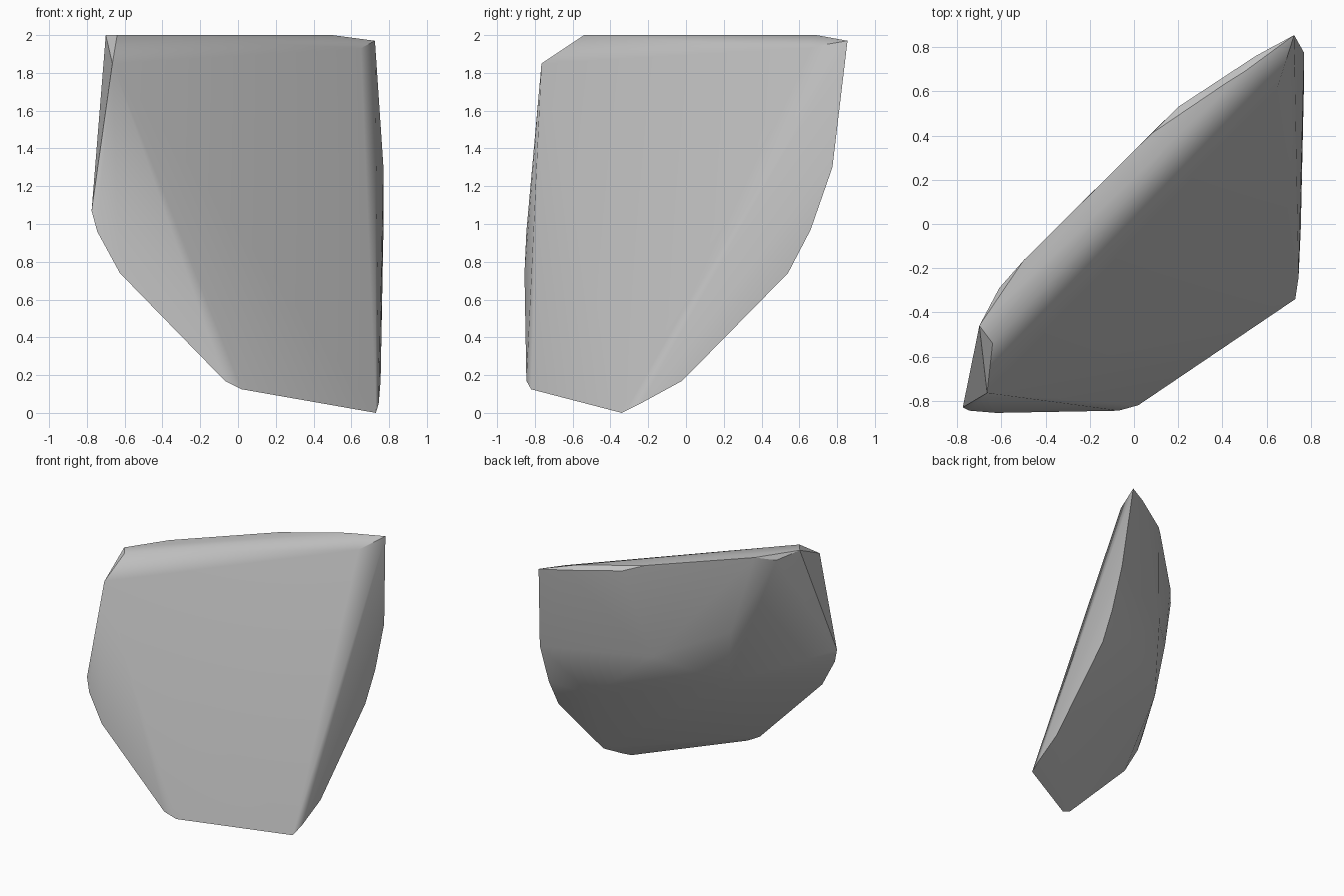
import bpy
import bmesh
import math

default_cube = bpy.data.objects.get("Cube")
if default_cube:
    bpy.data.objects.remove(default_cube, do_unlink=True)


def make_material(name, colour):
    material = bpy.data.materials.new(name)
    material.use_nodes = True
    material.diffuse_color = colour
    shader = next(n for n in material.node_tree.nodes if n.type == "BSDF_PRINCIPLED")
    shader.inputs["Base Color"].default_value = colour
    return material


def convex_stone(name, outlines, material):
    """Wrap a faceted convex shell around the given outlines."""
    bm = bmesh.new()
    for outline in outlines:
        for point in outline:
            bm.verts.new(point)
    hull = bmesh.ops.convex_hull(bm, input=bm.verts[:])
    # Remove points that ended up inside the shell
    inside = {g for g in hull["geom_interior"] + hull["geom_unused"]
              if isinstance(g, bmesh.types.BMVert)}
    bmesh.ops.delete(bm, geom=list(inside), context="VERTS")
    # Merge nearly flat triangles into broad facets
    bmesh.ops.dissolve_limit(bm, angle_limit=math.radians(1),
                             verts=bm.verts[:], edges=bm.edges[:])
    bmesh.ops.recalc_face_normals(bm, faces=bm.faces[:])
    mesh = bpy.data.meshes.new(name)
    bm.to_mesh(mesh)
    bm.free()
    mesh.materials.append(material)
    stone = bpy.data.objects.new(name, mesh)
    bpy.context.collection.objects.link(stone)
    return stone


# Left-hand and lower rim of the shard
lower_rim = [(-.775, -.83, 1.07), (-.745, -.845, .96), (-.625, -.855, .74),
             (-.07, -.845, .17), (.02, -.82, .125), (.73, -.34, 0)]
# Rising rim on the +x side
side_rim = [(.745, -.24, .05), (.755, -.02, .17), (.765, .54, .74),
            (.77, .66, .97), (.77, .775, 1.3), (.725, .855, 1.97)]
# Flat top strip
top_rim = [(-.64, -.54, 2), (-.7, -.46, 2), (-.5, -.165, 2),
           (.08, .41, 2), (.42, .64, 2), (.5, .69, 2)]
# Upper corners of the broad front facet
front_corners = [(-.665, -.765, 1.85), (.65, .62, 1.93)]
# Narrow chamfer behind the top strip
back_chamfer = [(-.61, -.29, 1.96), (.2, .53, 1.97), (.55, .76, 1.97)]
# Bulging back, upper and lower ridges
back_upper = [(-.36, -.06, 1.4), (.05, .36, 1.25)]
back_lower = [(-.3, -.11, .95), (.5, .5, .87)]

grey = make_material("stone grey", (.54, .54, .54, 1))
shard = convex_stone("stone_shard", [lower_rim, side_rim, top_rim, front_corners,
                                     back_chamfer, back_upper, back_lower], grey)

# Soft shading across shallow facets, crisp at the rims
bpy.ops.object.select_all(action="DESELECT")
shard.select_set(True)
bpy.context.view_layer.objects.active = shard
bpy.ops.object.shade_smooth_by_angle(angle=math.radians(30))
# Keep the broad facets looking flat
flatten = shard.modifiers.new("broad_facets", "WEIGHTED_NORMAL")
flatten.keep_sharp = True
